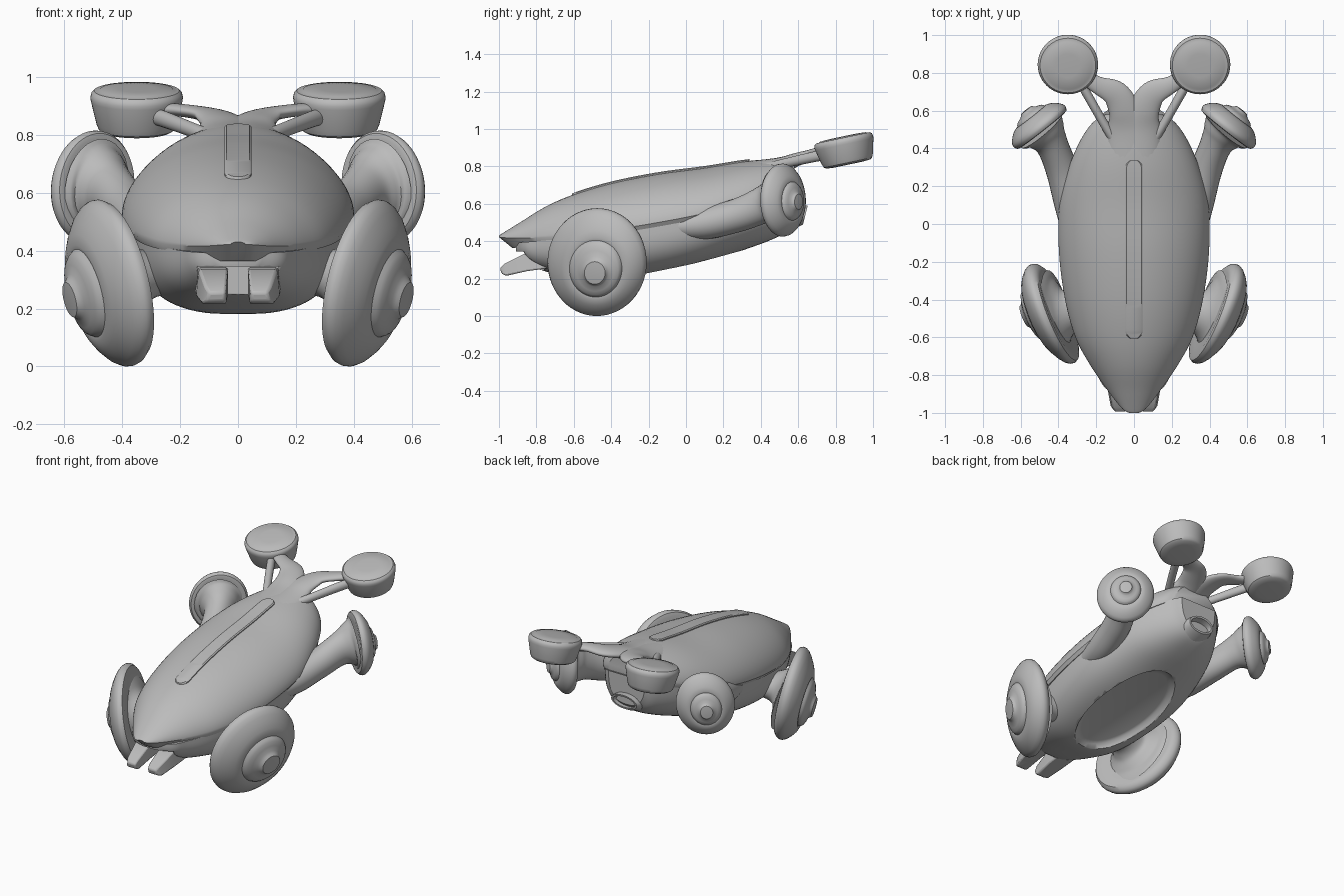
import bpy, bmesh, math
from mathutils import Vector

cube = bpy.data.objects.get("Cube")
if cube:
    bpy.data.objects.remove(cube, do_unlink=True)

grey = bpy.data.materials.new("plain_grey")
grey.use_nodes = True
COLOUR = (0.5, 0.5, 0.5, 1)
grey.diffuse_color = COLOUR
grey.node_tree.nodes["Principled BSDF"].inputs["Base Color"].default_value = COLOUR


def smooth_rows(rows, steps):
    """Catmull-Rom interpolation between rows of numbers."""
    rows = [Vector(r) for r in rows]
    out = []
    for i in range(len(rows) - 1):
        b, c = rows[i], rows[i + 1]
        a = rows[i - 1] if i else b * 2 - c
        d = rows[i + 2] if i + 2 < len(rows) else c * 2 - b
        for k in range(steps):
            t = k / steps
            out.append(b + (c - a) * t / 2 + (a * 2 - b * 5 + c * 4 - d) * t * t / 2
                       + (b * 3 - a - c * 3 + d) * t ** 3 / 2)
    return out + [rows[-1]]


def loft(name, rings, mirror=False, angle=35):
    """Skin closed rings of equal length and cap both ends."""
    bm = bmesh.new()
    rows = [[bm.verts.new(p) for p in ring] for ring in rings]
    n = len(rows[0])
    for a, b in zip(rows, rows[1:]):
        for i in range(n):
            j = (i + 1) % n
            bm.faces.new((a[i], a[j], b[j], b[i]))
    bm.faces.new(rows[0])
    bm.faces.new(rows[-1])
    bmesh.ops.recalc_face_normals(bm, faces=bm.faces)
    mesh = bpy.data.meshes.new(name)
    bm.to_mesh(mesh)
    bm.free()
    mesh.materials.append(grey)
    mesh.shade_smooth()
    mesh.set_sharp_from_angle(angle=math.radians(angle))
    obj = bpy.data.objects.new(name, mesh)
    bpy.context.scene.collection.objects.link(obj)
    if mirror:
        obj.modifiers.new("mirror", "MIRROR").use_mirror_merge = False
    return obj


def disc(name, centre, u, v, axis, profile, mirror=True):
    """Turned part: profile rows are (share of rim radius, offset along axis)."""
    c, u, v, axis = map(Vector, (centre, u, v, axis))
    angles = [math.tau * i / 56 for i in range(56)]
    rings = [[c + (u * math.cos(a) + v * math.sin(a)) * r + axis * h for a in angles]
             for r, h in profile]
    return loft(name, rings, mirror)


def tube(name, rows):
    """Mirrored oval tube: rows are (x, y, z, half width, half height)."""
    rows = smooth_rows(rows, 6)
    rings = []
    for i, row in enumerate(rows):
        ahead, behind = rows[min(i + 1, len(rows) - 1)], rows[max(i - 1, 0)]
        along = Vector(ahead[:3]) - Vector(behind[:3])
        side = along.cross(Vector((0, 0, 1))).normalized()
        up = side.cross(along).normalized()
        rings.append([Vector(row[:3]) + side * row[3] * math.cos(math.tau * k / 28)
                      + up * row[4] * math.sin(math.tau * k / 28) for k in range(28)])
    return loft(name, rings, True)


# Upper shell: y, half width, edge height, crown height
SHELL = smooth_rows([
    (-1.0, .025, .422, .43), (-.985, .055, .42, .44), (-.94, .095, .417, .468),
    (-.88, .14, .416, .505), (-.75, .23, .42, .585), (-.6, .31, .435, .65),
    (-.4, .365, .46, .71), (-.15, .397, .5, .76), (.1, .395, .55, .793),
    (.3, .345, .612, .825), (.45, .28, .655, .838), (.54, .215, .685, .835),
    (.58, .15, .71, .825)], 5)
shell_rings = []
for y, w, edge, crown in SHELL:
    ring = [(w * math.cos(math.pi * k / 36), y,
             edge + (crown - edge) * abs(math.sin(math.pi * k / 36)) ** 1.15) for k in range(37)]
    # Undercut lip, deepest at the nose
    nose = max(0, (-.7 - y) / .3)
    ring += [(s * w * .965, y + .07 * nose, edge - .022 - .035 * nose) for s in (-1, 1)]
    shell_rings.append(ring)
loft("upper_shell", shell_rings)

# Lower hull: y, half width, top, bottom
HULL = smooth_rows([
    (-.91, .07, .39, .335), (-.87, .15, .395, .3), (-.8, .195, .4, .255),
    (-.65, .275, .415, .213), (-.45, .335, .435, .18), (-.2, .375, .475, .208),
    (.05, .38, .525, .262), (.3, .33, .595, .35), (.45, .265, .64, .405),
    (.56, .19, .68, .46), (.61, .13, .7, .515)], 5)
hull_rings = []
for y, w, top, bottom in HULL:
    ring = []
    for k in range(41):
        c, s = math.cos(math.pi * k / 40), math.sin(math.pi * k / 40)
        ring.append((math.copysign(abs(c) ** .75, c) * w, y, top - (top - bottom) * abs(s) ** .75))
    hull_rings.append(ring)
hull = loft("lower_hull", hull_rings)


def cut(cutter):
    cutter.hide_render = True
    cutter.hide_set(True)
    mod = hull.modifiers.new(cutter.name, "BOOLEAN")
    mod.operation, mod.object, mod.solver = "DIFFERENCE", cutter, "EXACT"


# Sunken oval belly panel and mouth opening
cut(disc("belly_cutter", (0, -.08, .235), (.205, 0, 0), (0, .38, .085), (0, -.21, .98),
         [(1.12, -.2), (1.1, 0), (1.04, .03), (.97, .05), (.9, .056)], False))
cut(loft("mouth_cutter", [
    [(-.14, y, .25), (.14, y, .25), (.14, y, .345), (-.14, y, .345)] for y in (-1, -.76)]))

# Raised spine strip with rounded ends
strip_rings = []
START, END = -.61, .34
for k in range(49):
    y = START + (END - START) * (1 - math.cos(math.pi * k / 48)) / 2
    a, b = next((a, b) for a, b in zip(SHELL, SHELL[1:]) if a[0] <= y <= b[0])
    z = a[3] + (b[3] - a[3]) * (y - a[0]) / (b[0] - a[0])
    near = min(y - START, END - y, .045) / .045
    w = .046 * math.sqrt(max(1 - (1 - near) ** 2, .01))
    strip_rings.append([(-w, y, z - .015), (-w, y, z + .004), (-w * .85, y, z + .009),
                        (w * .85, y, z + .009), (w, y, z + .004), (w, y, z - .015)])
loft("spine_strip", strip_rings)

# Wheels with domed faces and low hubs
WHEEL = [(.7, -.03), (.86, -.035), (.94, -.03), (.99, -.012), (1, .005), (.98, .024),
         (.92, .046), (.8, .073), (.7, .09), (.58, .102), (.53, .1), (.5, .114),
         (.46, .124), (.38, .133), (.28, .142), (.24, .152), (.21, .163), (.1, .166)]
disc("front_wheel", (.43, -.475, .289), (.1, .265, 0), (.065, 0, .286), (.93, -.08, -.36), WHEEL)
disc("rear_wheel", (.5, .515, .62), (.137, -.108, 0), (-.01, 0, .195), (.62, .77, -.08),
     [(r, h * .7) for r, h in WHEEL])

# Flared wheel arms
tube("front_arm", [(.2, -.42, .33, .1, .085), (.29, -.44, .32, .095, .08),
                   (.35, -.46, .31, .12, .11), (.39, -.47, .3, .18, .17),
                   (.415, -.475, .293, .235, .245)])
tube("rear_arm", [(.3, -.08, .475, .07, .06), (.335, .1, .495, .085, .085),
                  (.38, .28, .54, .085, .09), (.43, .41, .592, .085, .1),
                  (.465, .47, .612, .11, .13), (.487, .497, .618, .145, .17)])

# Forked tail with side struts and round pods
tube("tail_fork", [(.02, .36, .775, .13, .055), (.03, .5, .803, .115, .045),
                   (.05, .6, .84, .085, .034), (.1, .69, .868, .07, .026),
                   (.2, .74, .885, .045, .022), (.32, .82, .89, .035, .025)])
tube("tail_strut", [(.08, .42, .785, .035, .03), (.14, .5, .81, .024, .025),
                    (.25, .69, .852, .024, .028), (.3, .78, .867, .024, .028)])
disc("tail_pod", (.35, .853, .885), (.16, 0, 0), (0, .157, .033), (0, -.2, .98),
     [(.5, -.077), (.74, -.074), (.82, -.066), (.87, -.047), (.99, .033), (1, .046), (.98, .06),
      (.92, .069), (.82, .07), (.78, .074), (.4, .077)])

# Hollow exhaust at the stern: y, z, half width, half height
EXHAUST = [(.38, .47, .115, .085), (.52, .51, .108, .07), (.61, .532, .1, .058),
           (.638, .54, .092, .05), (.638, .54, .078, .038), (.56, .525, .07, .032)]
loft("exhaust", [[(w * math.cos(math.tau * k / 32), y + .25 * h * math.sin(math.tau * k / 32),
                   z + h * math.sin(math.tau * k / 32)) for k in range(32)]
                 for y, z, w, h in EXHAUST])

# Pair of blades under the nose
blade = loft("nose_blade", [
    [(a, y, low), (b, y, low), (b - .01, y - .01, high), (a, y - .01, high)]
    for y, a, b, low, high in [(-.7, .035, .15, .26, .345), (-.85, .035, .145, .24, .335),
                               (-.96, .04, .125, .215, .28), (-.985, .045, .11, .225, .255)]],
    mirror=True)
bevel = blade.modifiers.new("soft_edges", "BEVEL")
bevel.width, bevel.segments = .008, 2
